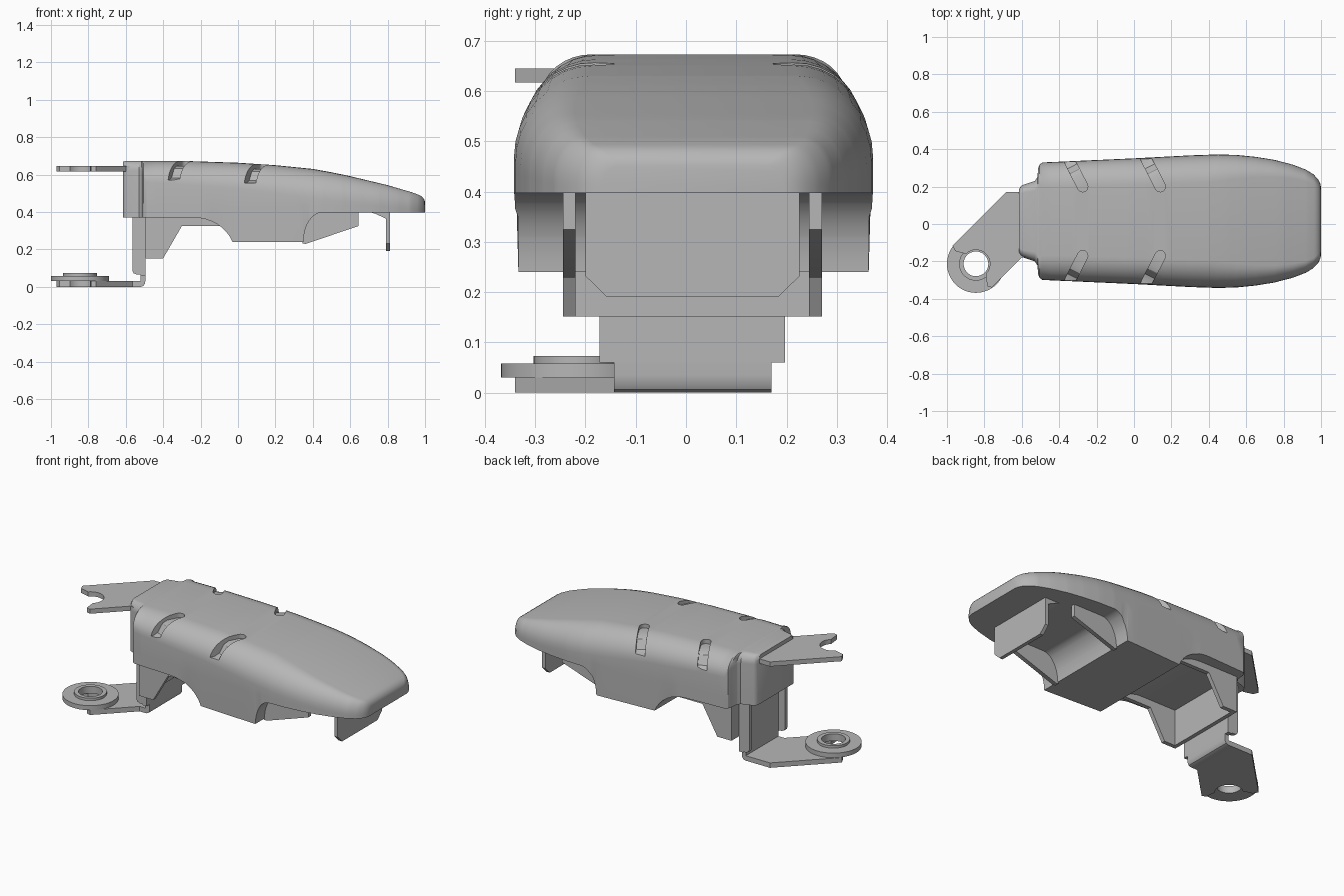
import bpy, bmesh, math

if "Cube" in bpy.data.objects:
    bpy.data.objects.remove(bpy.data.objects["Cube"])

YC = 0.015  # the cover is symmetric about this y
mat = bpy.data.materials.new("plain_grey")
mat.diffuse_color = (0.47, 0.47, 0.47, 1)
mat.use_nodes = True
mat.node_tree.nodes["Principled BSDF"].inputs["Base Color"].default_value = mat.diffuse_color


def finish(name, bm):
    bmesh.ops.recalc_face_normals(bm, faces=bm.faces)
    me = bpy.data.meshes.new(name)
    bm.to_mesh(me)
    bm.free()
    me.materials.append(mat)
    ob = bpy.data.objects.new(name, me)
    bpy.context.collection.objects.link(ob)
    return ob


def smooth(ob, deg=32):
    bpy.ops.object.select_all(action='DESELECT')
    ob.select_set(True)
    bpy.context.view_layer.objects.active = ob
    bpy.ops.object.shade_smooth_by_angle(angle=math.radians(deg))


def loft(bm, rings):
    vs = [[bm.verts.new(p) for p in r] for r in rings]
    n = len(vs[0])
    for a, b in zip(vs, vs[1:]):
        for i in range(n):
            j = (i + 1) % n
            bm.faces.new((a[i], a[j], b[j], b[i]))
    bm.faces.new(vs[0])
    bm.faces.new(vs[-1])


def prism(name, pts, axis, lo, hi):
    """Extrude a 2D outline along an axis (x: yz, y: xz, z: xy)."""
    put = {'x': lambda p, h: (h, p[0], p[1]),
           'y': lambda p, h: (p[0], h, p[1]),
           'z': lambda p, h: (p[0], p[1], h)}[axis]
    bm = bmesh.new()
    loft(bm, [[put(p, h) for p in pts] for h in (lo, hi)])
    ob = finish(name, bm)
    smooth(ob)
    return ob


def lerp(keys, x):
    if x <= keys[0][0]:
        return keys[0][1]
    for (a, u), (b, v) in zip(keys, keys[1:]):
        if x <= b:
            return u + (v - u) * (x - a) / (b - a)
    return keys[-1][1]


# Cover body: half width, top, crease and underside along x
width = [(-.615, .17), (-.605, .187), (-.59, .195), (-.53, .215), (-.517, .235),
         (-.512, .285), (-.505, .303), (-.49, .314), (0, .336), (.3, .352), (.45, .357),
         (.55, .354), (.65, .344), (.75, .328), (.85, .302), (.92, .275), (.96, .25),
         (.985, .223), (.996, .2), (1, .18)]
top = [(-.615, .668), (-.6, .673), (-.3, .673), (0, .663), (.2, .65), (.4, .63), (.5, .612),
       (.6, .591), (.8, .543), (.93, .505), (.97, .49), (.985, .481), (.996, .466), (1, .452)]
crease = [(-.615, .62), (-.52, .62), (-.49, .56), (0, .525), (.4, .475), (.8, .435), (1, .415)]
flat = [(-.615, .8), (-.52, .75), (-.49, .58), (.4, .58), (.8, .74), (1, .8)]
under = [(-.615, .37), (-.24, .37)]
for i in range(1, 9):     # rear fillet
    a = math.radians(i * 72 / 8)
    under.append((-.24 + .21 * math.sin(a) / math.sin(math.radians(72)),
                  .37 - .13 * (1 - math.cos(a)) / (1 - math.cos(math.radians(72)))))
for i in range(11):       # front arch
    a = math.radians(i * 9)
    under.append((.45 - .1 * math.cos(a), .24 + .157 * math.sin(a)))
under.append((1, .397))

xs = {round(k[0], 3) for t in (width, top, crease, under) for k in t}
xs |= {round(-.49 + .05 * i, 3) for i in range(29)}
rings = []
for x in sorted(xs):
    w, zt, zc, f, zb = (lerp(t, x) for t in (width, top, crease, flat, under))
    half = [(w * .985 if zb < .36 else w, zb), (w, max(zb + .004, min(.43, zc - .01)))]
    for i in range(9):
        a = math.radians(i * 11.25)
        half.append((w * (f + (1 - f) * math.cos(a)), zc + (zt - zc) * math.sin(a)))
    rings.append([(x, YC + y, z) for y, z in half] +
                 [(x, YC - y, z) for y, z in reversed(half)])
bm = bmesh.new()
loft(bm, rings)
cover = finish("cover", bm)

# Four slanted slots cut into the shoulders
bm = bmesh.new()
ux, uo = -.454, .891      # slot direction, inner end to outer end
for x0, drop in ((-.262, 0), (.153, .015)):
    for side in (1, -1):
        cuts = []
        for s in (0, .003, .009, .018, .028, .09, .12, .15, .18, .25):
            h = .028 * math.sqrt(max(.02, 1 - max(0, (.028 - s) / .028) ** 2))
            cx, o = x0 + ux * s, .16 + uo * s
            zf = lerp([(.24, .645), (.27, .63), (.295, .58), (.32, .57)], o) - drop
            cuts.append([(cx + k * h * uo, YC + side * (o - k * h * ux), z)
                         for k, z in ((-1, zf), (1, zf), (1, .75), (-1, .75))])
        loft(bm, cuts)
cutter = finish("slot_cutter", bm)
cutter.hide_render = True
mod = cover.modifiers.new("slots", 'BOOLEAN')
mod.operation = 'DIFFERENCE'
mod.solver = 'EXACT'
mod.object = cutter
bpy.context.view_layer.objects.active = cover
bpy.ops.object.modifier_apply(modifier=mod.name)
bpy.data.objects.remove(cutter)
smooth(cover)

# Inner skirt plates, front and rear on both sides
for side, y in (("right", -.245), ("left", .245)):
    prism("rear_skirt_" + side, [(-.495, .38), (-.495, .152), (-.4, .152), (-.3, .325),
                                 (-.08, .325), (-.08, .38)], 'y', y, y + .025)
    prism("front_skirt_" + side, [(.345, .41), (.345, .232), (.362, .229), (.645, .325),
                                  (.645, .41)], 'y', y, y + .025)
prism("rear_wall", [(-.225, .38), (-.225, .152), (.25, .152), (.25, .38)], 'x', -.495, -.472)

# Front hanging tab with its bend
prism("front_tab", [(-.2, .4), (-.2, .232), (-.157, .19), (.183, .19), (.226, .232),
                    (.226, .4)], 'x', .79, .812)
prism("front_tab_bend", [(.7, .4), (.735, .39), (.79, .365), (.812, .375), (.805, .4)],
      'y', -.2, .226)

# Rear channel bracket and its bottom bend
prism("bracket_panel", [(-.172, .38), (-.172, .06), (.197, .06), (.197, .38)], 'x', -.522, -.495)
for side, y in (("right", -.172), ("left", .172)):
    prism("bracket_flange_" + side, [(-.565, .38), (-.565, .088), (-.558, .072), (-.54, .065),
                                     (-.5, .065), (-.5, .38)], 'y', y, y + .025)
prism("bracket_bend", [(-.57, 0), (-.518, 0), (-.504, .006), (-.497, .018), (-.495, .035),
                       (-.495, .08), (-.522, .08), (-.522, .03), (-.57, .03)], 'y', -.143, .17)

# Two forked arms, each with a half-round notch in its slanted end
HX, HY = -.845, -.213
notch = []
for i in range(17):
    a = math.radians(-45 - i * 180 / 16 + 180)
    notch.append((HX + .075 * math.cos(a + math.pi), HY + .075 * math.sin(a + math.pi)))
notch = [(HX + .075 * math.cos(math.radians(135 - i * 11.25)),
          HY + .075 * math.sin(math.radians(135 - i * 11.25))) for i in range(17)]
tip = [(-.685, .17), (-.97, -.115), (-.955, -.145)] + notch + [(-.785, -.332), (-.76, -.34)]
prism("lower_arm", [(-.55, .17)] + tip + [(-.563, -.143), (-.55, -.143)], 'z', 0, .03)
prism("upper_arm", [(-.58, .17)] + tip + [(-.6, -.18), (-.58, -.18)], 'z', .617, .645)

# Ring washer with raised collar
prof = [(.066, .03), (.155, .03), (.155, .058), (.09, .058), (.09, .073), (.066, .073)]
bm = bmesh.new()
N = 48
grid = [[bm.verts.new((HX + r * math.cos(2 * math.pi * i / N),
                       HY + r * math.sin(2 * math.pi * i / N), z)) for r, z in prof]
        for i in range(N)]
for i in range(N):
    a, b = grid[i], grid[(i + 1) % N]
    for j in range(len(prof)):
        k = (j + 1) % len(prof)
        bm.faces.new((a[j], a[k], b[k], b[j]))
smooth(finish("ring_washer", bm))
